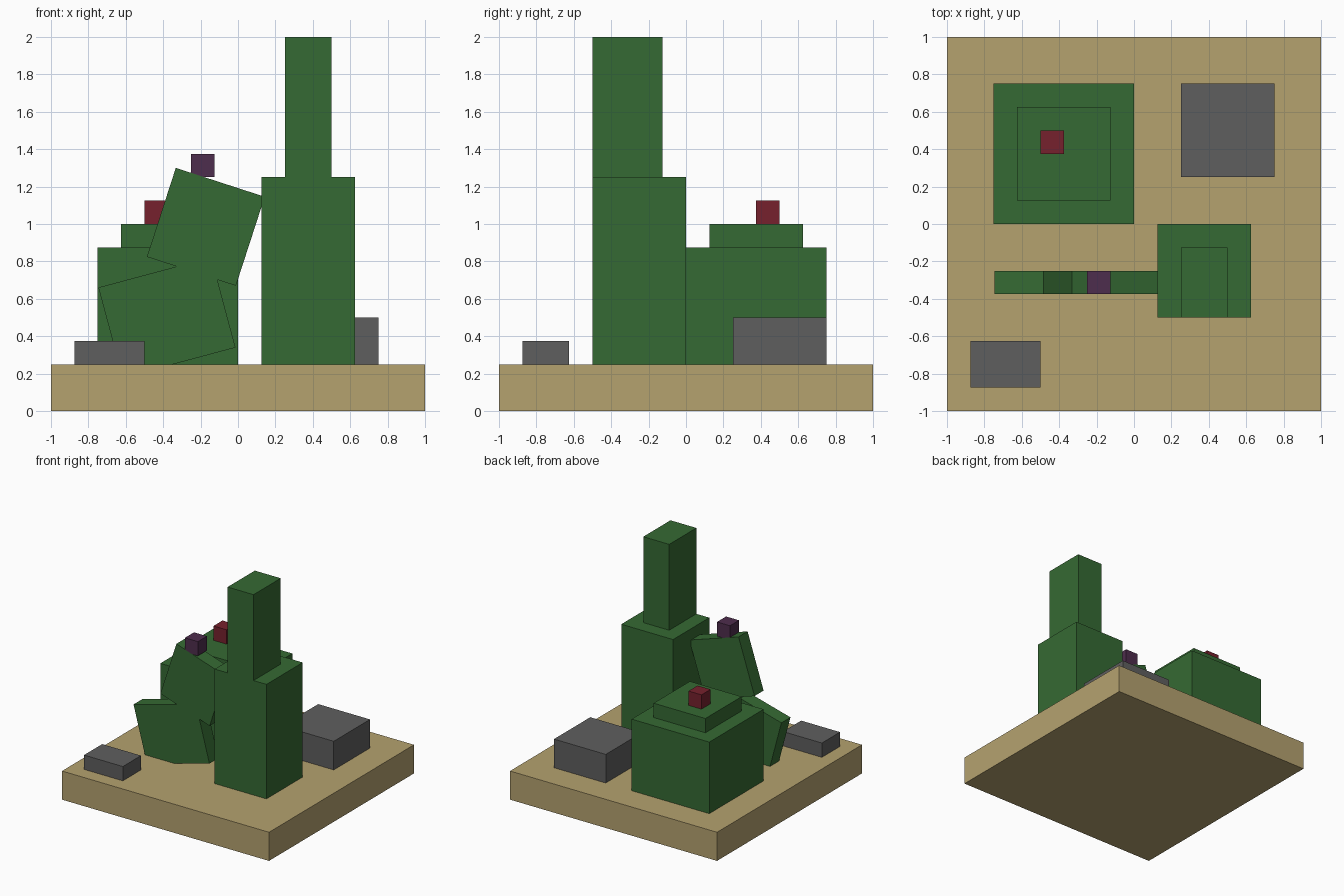
import bpy
import math

if "Cube" in bpy.data.objects:
    bpy.data.objects.remove(bpy.data.objects["Cube"])


def material(name, rgb):
    m = bpy.data.materials.new(name)
    m.diffuse_color = (*rgb, 1.0)
    m.use_nodes = True
    m.node_tree.nodes["Principled BSDF"].inputs["Base Color"].default_value = m.diffuse_color
    return m


SAND = material("sand", (0.462, 0.361, 0.159))
GREEN = material("cactus green", (0.036, 0.144, 0.033))
GREY = material("stone grey", (0.114, 0.114, 0.114))
RED = material("flower red", (0.181, 0.015, 0.026))
PURPLE = material("flower purple", (0.076, 0.026, 0.074))


def box(name, low, high, mat, tilt=0.0):
    """Box between two corners, turned about the y axis by tilt degrees."""
    centre = [(a + b) / 2 for a, b in zip(low, high)]
    bpy.ops.mesh.primitive_cube_add(size=1, location=centre)
    ob = bpy.context.object
    ob.name = name
    ob.scale = [b - a for a, b in zip(low, high)]
    ob.rotation_euler.y = math.radians(tilt)
    ob.data.materials.append(mat)
    return ob


# Sandy ground slab
box("sand_base", (-1, -1, 0), (1, 1, 0.25), SAND)

# Tall column cactus
box("column_lower", (0.125, -0.5, 0.25), (0.625, 0, 1.25), GREEN)
box("column_upper", (0.25, -0.5, 1.25), (0.5, -0.125, 2), GREEN)

# Squat barrel cactus with a flower
box("barrel_body", (-0.75, 0, 0.25), (0, 0.75, 0.875), GREEN)
box("barrel_cap", (-0.625, 0.125, 0.875), (-0.125, 0.625, 1), GREEN)
box("barrel_flower", (-0.5, 0.375, 1), (-0.375, 0.5, 1.125), RED)

# Flat pad cactus: two tilted pads and a flower
box("pad_lower", (-0.6925, -0.375, 0.25), (-0.0675, -0.25, 0.75), GREEN, -15)
box("pad_upper", (-0.422, -0.375, 0.735), (0.078, -0.25, 1.235), GREEN, 18)
box("pad_flower", (-0.25, -0.375, 1.25), (-0.125, -0.25, 1.375), PURPLE)

# Stones
box("large_stone", (0.25, 0.25, 0.25), (0.75, 0.75, 0.5), GREY)
box("small_stone", (-0.875, -0.875, 0.25), (-0.5, -0.625, 0.375), GREY)
